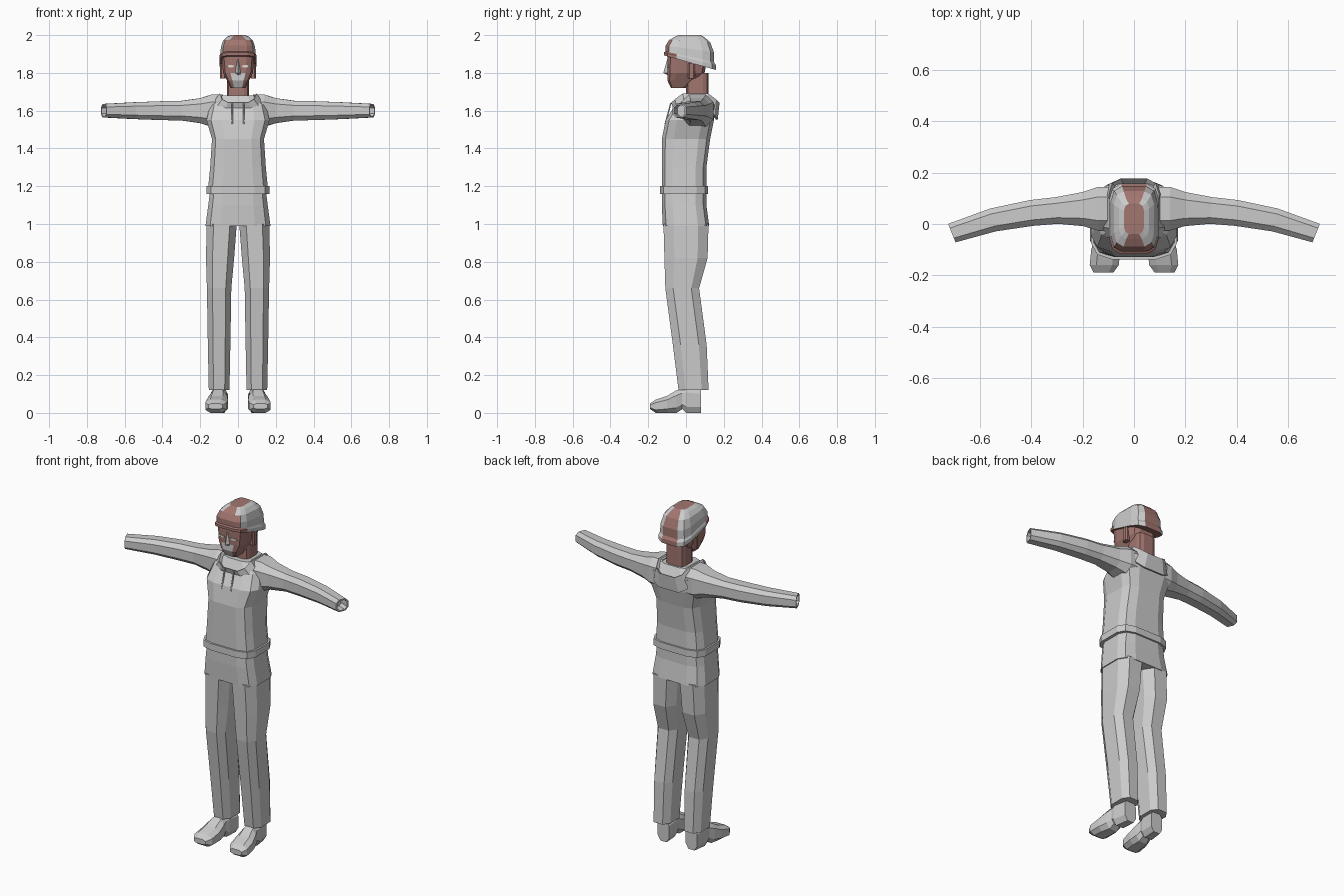
import bpy, bmesh
from math import cos, sin, pi, copysign

cube = bpy.data.objects.get("Cube")
if cube:
    bpy.data.objects.remove(cube, do_unlink=True)


def material(name, red, green, blue):
    mat = bpy.data.materials.new(name)
    mat.use_nodes = True
    colour = (red, green, blue, 1)
    mat.diffuse_color = colour
    mat.node_tree.nodes["Principled BSDF"].inputs["Base Color"].default_value = colour
    return mat


GREY = material("cloth grey", .6, .6, .6)
BROWN = material("skin brown", .36, .18, .16)
PALE = material("eye white", .75, .7, .68)


def oval(sides, power):
    """Unit outline with flat front and back; a lower power makes it squarer."""
    outline = []
    for i in range(sides):
        angle = (i + .5) * 2 * pi / sides
        u, v = cos(angle), sin(angle)
        outline.append((copysign(abs(u) ** power, u), copysign(abs(v) ** power, v)))
    return outline


BODY = oval(12, .5)
LIMB = oval(8, .7)


def level(outline, z, width, y, depth, x=0, tilt=0):
    """Level slice of a part; tilt lowers it towards the back."""
    points = [(x + u * width, y + v * depth) for u, v in outline]
    return [(px, py, z - tilt * py) for px, py in points]


def loft(name, rings, mats=(GREY,), rule=None, mirror=False, caps=True):
    """Skin a list of point rings; rule(centre) picks the material of each face."""
    bm = bmesh.new()
    rows = [[bm.verts.new(point) for point in ring] for ring in rings]
    for lower, upper in zip(rows, rows[1:]):
        for i in range(len(lower)):
            bm.faces.new((lower[i - 1], lower[i], upper[i], upper[i - 1]))
    if caps:
        bm.faces.new(rows[0])
        bm.faces.new(rows[-1])
    bmesh.ops.recalc_face_normals(bm, faces=bm.faces)
    if rule:
        for face in bm.faces:
            face.material_index = int(rule(face.calc_center_median()))
    mesh = bpy.data.meshes.new(name)
    bm.to_mesh(mesh)
    bm.free()
    for mat in mats:
        mesh.materials.append(mat)
    obj = bpy.data.objects.new(name, mesh)
    bpy.context.collection.objects.link(obj)
    if mirror:
        obj.modifiers.new("Mirror", "MIRROR").use_mirror_merge = False
    return obj


# Jacket with a raised hem band
loft("jacket", [level(BODY, *slice_) for slice_ in (
    (1.16, .17, -.01, .13), (1.2, .17, -.01, .13), (1.2, .16, -.01, .12),
    (1.3, .15, -.01, .12), (1.45, .14, 0, .13), (1.55, .17, .02, .13),
    (1.63, .15, .05, .11), (1.68, .09, .05, .08))])


# Sleeves sweep forward along a curve and end in a hollow cuff
def sleeve_ring(x, radius):
    bend = .8 * x * x
    middle = .06 - bend * x / 3
    return [(x + bend * u * radius, middle + u * radius, 1.6 + v * radius) for u, v in LIMB]


loft("sleeves", [sleeve_ring(x, radius) for x, radius in (
    (.08, .09), (.14, .09), (.2, .07), (.3, .055), (.4, .053), (.55, .047),
    (.71, .038), (.71, .03), (.66, .03))], mirror=True)


# Folded hood: inner edge, top lip and outer edge, each swept round the neck
def hood_ring(width, depth, drop, sag):
    return [(u * width, .05 + v * depth, 1.71 - .07 * v * v - drop - sag * v) for u, v in BODY]


hood = loft("hood", [hood_ring(.06, .08, .06, 0), hood_ring(.1, .13, 0, 0),
                     hood_ring(.13, .12, .06, .03)], caps=False)
hood.modifiers.new("Thickness", "SOLIDIFY").thickness = .01

# Hood cords
loft("cords", [level(LIMB, z, .004, y, .004, x=.03)
               for z, y in ((1.53, -.11), (1.64, -.08))], mirror=True)

# Trousers: one seat and two legs
loft("trouser_seat", [level(BODY, *slice_) for slice_ in (
    (1.18, .15, -.01, .12), (1.1, .16, -.01, .12), (.99, .175, 0, .125))])
loft("trouser_legs", [level(LIMB, z, width * 1.05, y, depth * 1.05, x) for z, width, y, depth, x in (
    (1, .08, 0, .12, .086), (.82, .075, 0, .115, .095), (.66, .065, -.02, .09, .1),
    (.36, .06, .02, .09, .1), (.12, .055, .04, .08, .1))], mirror=True)


# Shoes splay outward, with an arch before the heel
def shoe_ring(y, width, low, high):
    middle, half = (low + high) / 2, (high - low) / 2
    return [(.1 - y / 10 + u * width, y, middle + v * half / LIMB[1][1]) for u, v in LIMB]


loft("shoes", [shoe_ring(*slice_) for slice_ in (
    (-.19, .04, .02, .05), (-.16, .06, 0, .07), (-.1, .06, 0, .09), (-.05, .05, 0, .12),
    (-.02, .04, .02, .13), (0, .045, 0, .14), (.08, .04, 0, .13))], mirror=True)

# Neck and head, with a grey mouth and chin panel
loft("neck", [level(BODY, z, .06, .06, .06) for z in (1.6, 1.8)], mats=(BROWN,))
loft("head", [level(BODY, *slice_) for slice_ in (
    (1.72, .04, -.04, .04), (1.76, .06, -.02, .08), (1.8, .08, 0, .1),
    (1.9, .09, .01, .11))], mats=(BROWN, GREY),
    rule=lambda c: c.y < -.07 and abs(c.x) < .02 and c.z < 1.8)

# Nose wedge
loft("nose", [[(-width, -.09, z), (width, -.09, z), (0, tip, z)] for z, width, tip in (
    (1.79, .02, -.1), (1.8, .02, -.12), (1.87, .01, -.1))])

# Eyes as thin plates, and ears
loft("eyes", [[(.04 + u * .02, y, 1.835 + v * .006) for u, v in LIMB]
              for y in (-.092, -.1)], mats=(PALE,), mirror=True)
loft("ears", [level(LIMB, z, .015, .03, .02, x=.08) for z in (1.77, 1.85)],
     mats=(BROWN,), mirror=True)

# Cap: the brim tilts back, the tilt fading out towards the crown
loft("cap", [level(BODY, z, width, .02, depth, tilt=(2 - z) * 2) for z, width, depth in (
    (1.86, .1, .14), (1.88, .1, .14), (1.89, .095, .13), (1.93, .092, .13),
    (1.97, .08, .11), (1.99, .06, .08), (2, .04, .06))], mats=(GREY, BROWN),
    rule=lambda c: abs(c.x) < .03 or c.y < -.07)
